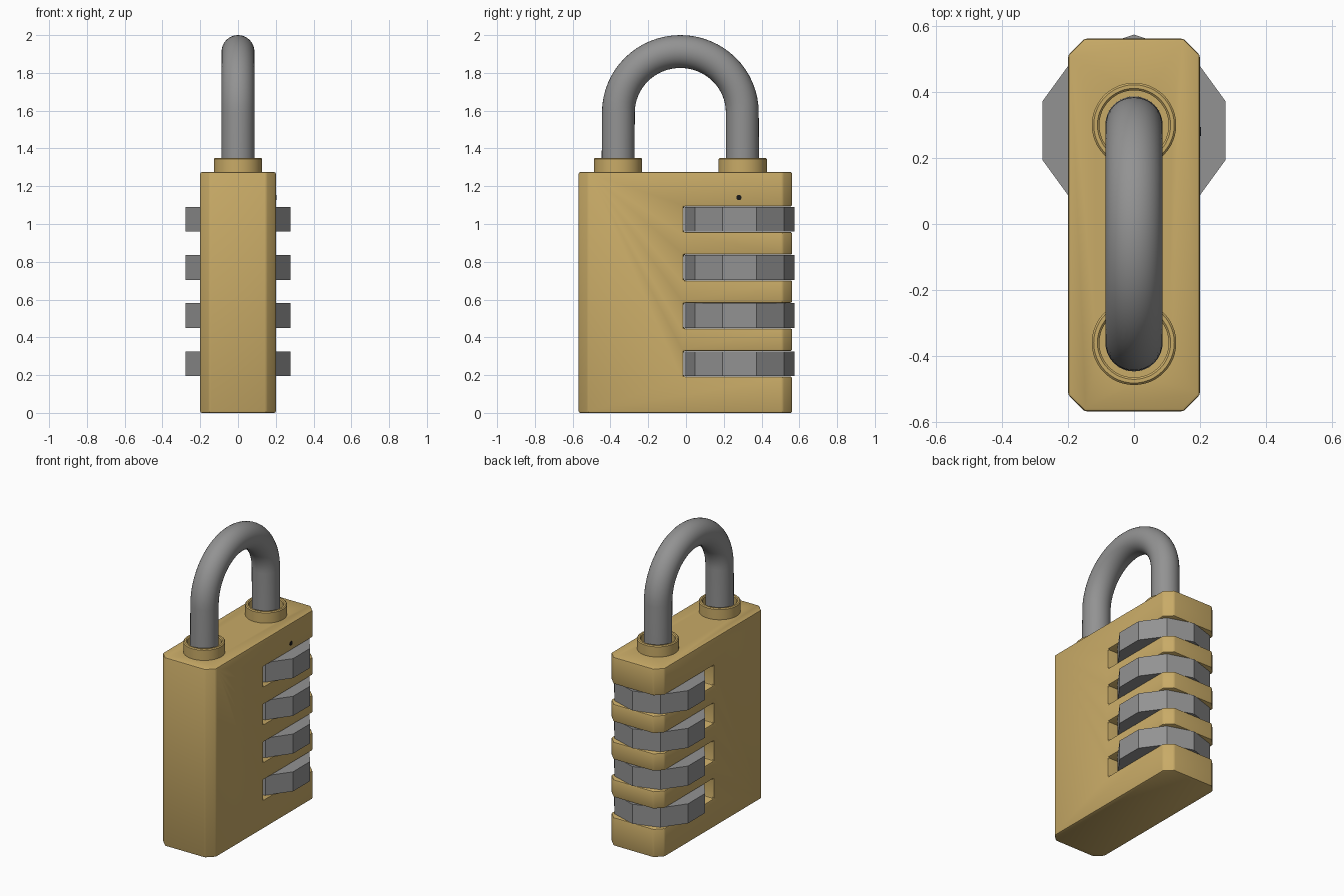
import bpy, bmesh, math
from mathutils import Matrix, Vector

cube = bpy.data.objects.get("Cube")
if cube:
    bpy.data.objects.remove(cube, do_unlink=True)


def material(name, rgb):
    m = bpy.data.materials.new(name)
    m.use_nodes = True
    m.diffuse_color = (*rgb, 1)
    m.node_tree.nodes["Principled BSDF"].inputs["Base Color"].default_value = (*rgb, 1)
    return m


BRASS = material("brass", (0.58, 0.405, 0.135))
STEEL = material("steel grey", (0.29, 0.29, 0.29))
DARK = material("dark mark", (0.01, 0.01, 0.01))


def make_object(name, bm, mat):
    bmesh.ops.recalc_face_normals(bm, faces=bm.faces)
    mesh = bpy.data.meshes.new(name)
    bm.to_mesh(mesh)
    bm.free()
    mesh.materials.append(mat)
    obj = bpy.data.objects.new(name, mesh)
    bpy.context.collection.objects.link(obj)
    return obj


def box(name, low, high, mat):
    low, high = Vector(low), Vector(high)
    bm = bmesh.new()
    bmesh.ops.create_cube(bm, size=1, matrix=Matrix.Translation((low + high) / 2)
                          @ Matrix.Diagonal((*(high - low), 1)))
    return make_object(name, bm, mat)


def cylinder(name, centre, radius, height, sides, turn, mat):
    bm = bmesh.new()
    bmesh.ops.create_cone(bm, cap_ends=True, segments=sides, radius1=radius, radius2=radius,
                          depth=height, matrix=Matrix.Translation(centre) @ turn)
    return make_object(name, bm, mat)


def smooth(obj, angle=35):
    bpy.ops.object.select_all(action='DESELECT')
    obj.select_set(True)
    bpy.context.view_layer.objects.active = obj
    bpy.ops.object.shade_smooth_by_angle(angle=math.radians(angle))


def cut(obj, cutter):
    mod = obj.modifiers.new("cut", 'BOOLEAN')
    mod.operation, mod.solver, mod.object = 'DIFFERENCE', 'EXACT', cutter
    apply(obj, mod)
    bpy.data.objects.remove(cutter, do_unlink=True)


def apply(obj, mod):
    bpy.context.view_layer.objects.active = obj
    bpy.ops.object.modifier_apply(modifier=mod.name)


DIALS = [0.26 + 0.255 * i for i in range(4)]
LEGS = {"front": -0.36, "back": 0.30}
NO_TURN = Matrix.Identity(4)

# Body block with chamfered upright corners
bm = bmesh.new()
bmesh.ops.create_cube(bm, size=1, matrix=Matrix.Translation((0, -0.003, 0.6375))
                      @ Matrix.Diagonal((0.4, 1.13, 1.275, 1)))
upright = [e for e in bm.edges if abs(e.verts[0].co.z - e.verts[1].co.z) > 1]
bmesh.ops.bevel(bm, geom=upright, offset=0.05, segments=1, affect='EDGES')
body = make_object("body", bm, BRASS)

# Dial slots, open at the back, then softened edges
for z in DIALS:
    cut(body, box("slot_cutter", (-0.5, -0.012, z - 0.068), (0.5, 0.8, z + 0.068), BRASS))
bevel = body.modifiers.new("soft_edges", 'BEVEL')
bevel.width, bevel.segments = 0.009, 2
bevel.limit_method, bevel.angle_limit = 'ANGLE', math.radians(30)
apply(body, bevel)

# Shackle holes
for y in LEGS.values():
    cut(body, cylinder("hole_cutter", (0, y, 1.27), 0.115, 0.13, 48, NO_TURN, BRASS))
smooth(body, 30)

# Ten-sided number dials, flat to the sides
for i, z in enumerate(DIALS):
    cylinder(f"dial_{i + 1}", (0, 0.283, z), 0.291, 0.132, 10,
             NO_TURN, STEEL)

# Collars around the shackle legs, turned from a profile
profile = [(0.128, 1.26), (0.128, 1.344), (0.122, 1.35), (0.111, 1.35),
           (0.105, 1.344), (0.105, 1.21), (0, 1.21)]
for side, y in LEGS.items():
    bm = bmesh.new()
    verts = [bm.verts.new((r, y, z)) for r, z in profile]
    edges = [bm.edges.new(pair) for pair in zip(verts, verts[1:])]
    bmesh.ops.spin(bm, geom=verts + edges, cent=(0, y, 0), axis=(0, 0, 1),
                   angle=math.tau, steps=48)
    bmesh.ops.remove_doubles(bm, verts=bm.verts, dist=0.0005)
    smooth(make_object(f"{side}_collar", bm, BRASS))

# Shackle swept along an arch path
arch = [(-0.03 + 0.328 * math.cos(a), 1.59 + 0.323 * math.sin(a))
        for a in (math.pi * i / 32 for i in range(33))]
path = [(LEGS["back"], 1.2)] + arch + [(LEGS["front"], 1.2)]
bm = bmesh.new()
rings = []
for i, (y, z) in enumerate(path):
    before, after = path[max(i - 1, 0)], path[min(i + 1, len(path) - 1)]
    along = Vector((0, after[0] - before[0], after[1] - before[1])).normalized()
    out = Vector((1, 0, 0)).cross(along)
    angles = [math.tau * k / 32 for k in range(32)]
    rings.append([bm.verts.new(Vector((0, y, z)) + 0.087 *
                               (Vector((1, 0, 0)) * math.cos(a) + out * math.sin(a)))
                  for a in angles])
for a, b in zip(rings, rings[1:]):
    for k in range(32):
        n = (k + 1) % 32
        bm.faces.new((a[k], a[n], b[n], b[k]))
for ring in (rings[0], rings[-1]):
    bm.faces.new(ring)
smooth(make_object("shackle", bm, STEEL), 40)

# Small index mark above the dials
cylinder("index_mark", (0.2, 0.28, 1.14), 0.014, 0.006, 16,
         Matrix.Rotation(math.pi / 2, 4, 'Y'), DARK)
